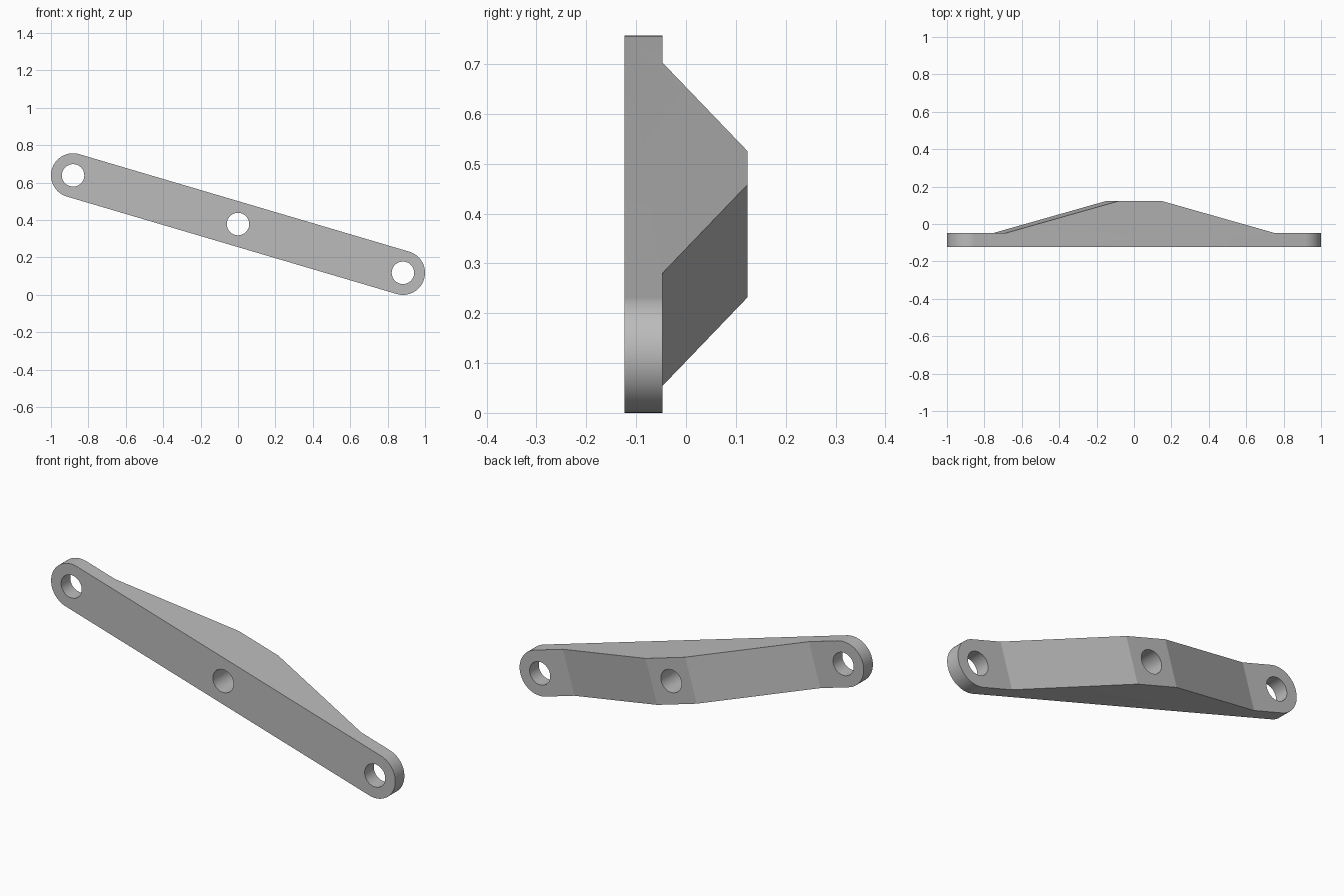
import bpy, bmesh, math
from mathutils import Matrix

cube = bpy.data.objects.get("Cube")
if cube:
    bpy.data.objects.remove(cube, do_unlink=True)

HALF = 0.9195       # centre to end hole
RADIUS = 0.118      # half of the bar width
TILT = math.atan2(0.521, 1.764)
BACK, STEP, FRONT = 0.123, -0.047, -0.123

grey = bpy.data.materials.new("mid grey")
grey.use_nodes = True
colour = (0.5, 0.5, 0.5, 1)
grey.diffuse_color = colour
grey.node_tree.nodes["Principled BSDF"].inputs["Base Color"].default_value = colour


def prism(name, points, offset):
    """Extrude a closed outline along the offset vector."""
    bm = bmesh.new()
    face = bm.faces.new([bm.verts.new(p) for p in points])
    extruded = bmesh.ops.extrude_face_region(bm, geom=[face])["geom"]
    verts = [g for g in extruded if isinstance(g, bmesh.types.BMVert)]
    bmesh.ops.translate(bm, verts=verts, vec=offset)
    bmesh.ops.recalc_face_normals(bm, faces=bm.faces)
    mesh = bpy.data.meshes.new(name)
    bm.to_mesh(mesh)
    bm.free()
    mesh.materials.append(grey)
    obj = bpy.data.objects.new(name, mesh)
    bpy.context.collection.objects.link(obj)
    return obj


def arc(cx, radius, y, start, sweep, steps):
    """Points of an arc in the bar's face plane."""
    angles = [start + sweep * i / steps for i in range(steps + 1)]
    return [(cx + radius * math.cos(a), y, radius * math.sin(a)) for a in angles]


def cut(target, tool, operation):
    mod = target.modifiers.new(operation, 'BOOLEAN')
    mod.operation, mod.object, mod.solver = operation, tool, 'EXACT'
    bpy.context.view_layer.objects.active = target
    bpy.ops.object.modifier_apply(modifier=mod.name)
    bpy.data.objects.remove(tool, do_unlink=True)


# Round-ended bar, extruded past its front and back
outline = (arc(HALF, RADIUS, -0.3, -math.pi / 2, math.pi, 40)
           + arc(-HALF, RADIUS, -0.3, math.pi / 2, math.pi, 40))
bar = prism("link_bar", outline, (0, 0.6, 0))

# Side profile with the raised middle on the back
half_profile = [(1.2, FRONT), (1.2, STEP), (0.745, STEP), (0.12, BACK)]
profile = half_profile + [(-x, y) for x, y in reversed(half_profile)]
cut(bar, prism("profile_cutter", [(x, y, -0.3) for x, y in profile], (0, 0, 0.6)),
    'INTERSECT')

# Three through holes
for x in (-HALF, 0, HALF):
    hole = arc(x, 0.06, -0.5, 0, math.tau, 48)[:-1]
    cut(bar, prism("hole_cutter", hole, (0, 1, 0)), 'DIFFERENCE')

# Tilt the bar and lift it onto the ground
bar.data.transform(Matrix.Translation((0, 0, 0.3785)) @ Matrix.Rotation(TILT, 4, 'Y'))
bpy.ops.object.select_all(action='DESELECT')
bar.select_set(True)
bpy.context.view_layer.objects.active = bar
bpy.ops.object.shade_smooth_by_angle(angle=math.radians(12))
